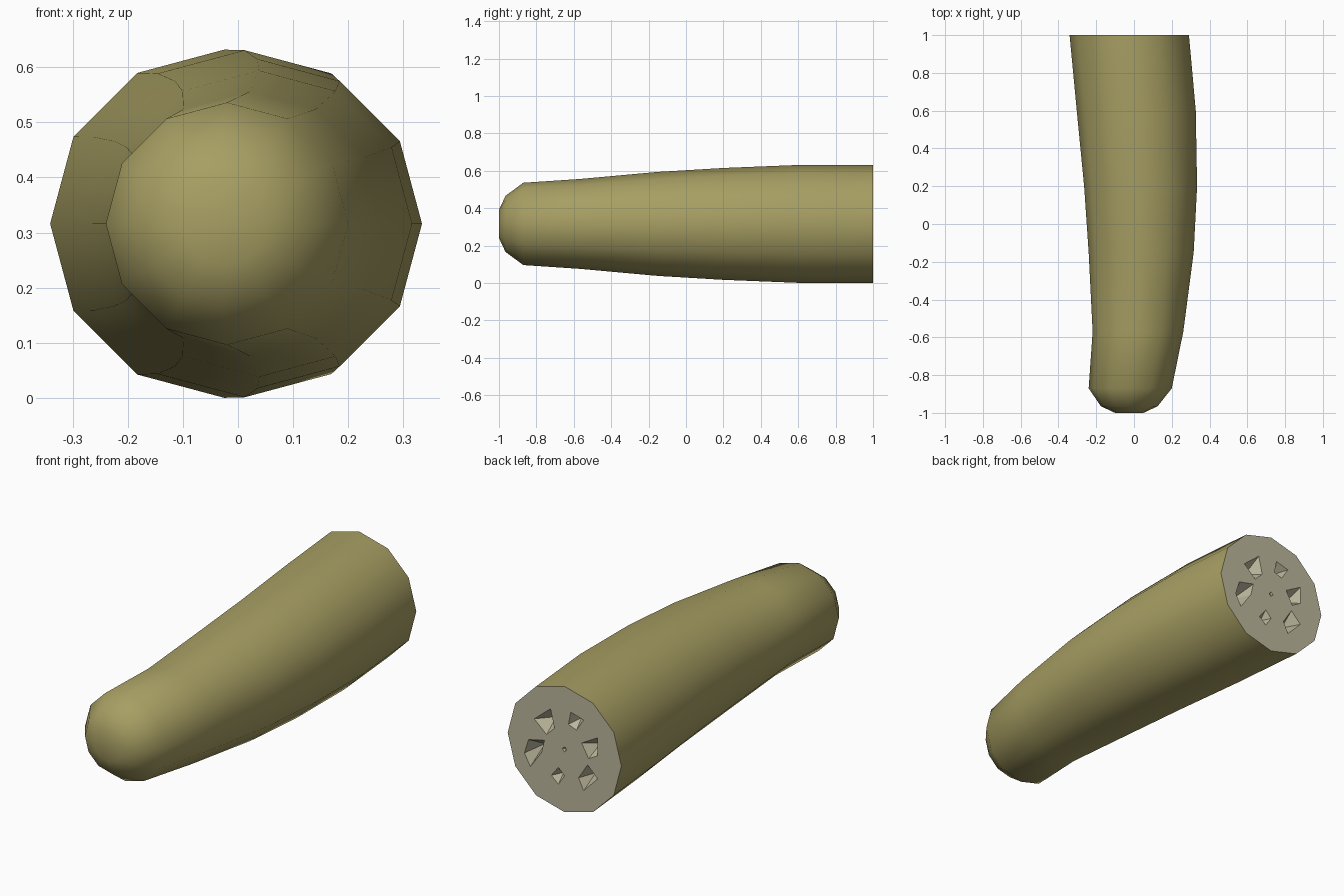
import bpy, bmesh, math

if "Cube" in bpy.data.objects:
    bpy.data.objects.remove(bpy.data.objects["Cube"])

SIDES = 12
MID_Z = 0.316
# Stations along the pod: (y, centre x, radius)
STATIONS = [(-1.0, -0.025, 0.075), (-0.965, -0.025, 0.15), (-0.87, -0.02, 0.22),
            (-0.57, 0.021, 0.24), (-0.15, 0.038, 0.278), (0.2, 0.035, 0.299),
            (0.6, 0.012, 0.315), (1.0, -0.025, 0.316)]
# Seed pits in the cut end: outlines (x, z) around the cut's centre
PITS = [
    [(.168, .108), (.078, .183), (.056, .09), (.10, .047)],
    [(-.034, .195), (-.106, .175), (-.067, .114), (-.022, .131)],
    [(-.095, .057), (-.184, .107), (-.184, .017), (-.134, -.012)],
    [(-.078, -.123), (-.128, -.044), (-.184, -.10), (-.106, -.18)],
    [(.073, -.15), (.034, -.10), (0, -.135), (.034, -.185)],
    [(.20, -.005), (.112, .015), (.128, -.05), (.19, -.138), (.223, -.078)],
    [(.012, 0), (0, .014), (-.012, 0), (0, -.014)],
]


def material(name, rgb):
    m = bpy.data.materials.new(name)
    m.diffuse_color = (*rgb, 1)
    m.use_nodes = True
    m.node_tree.nodes["Principled BSDF"].inputs["Base Color"].default_value = m.diffuse_color
    return m


def loop_edges(bm, verts):
    return [bm.edges.new((a, b)) if not bm.edges.get((a, b)) else bm.edges.get((a, b))
            for a, b in zip(verts, verts[1:] + verts[:1])]


bm = bmesh.new()

# Skin: twelve-sided rings joined along the bent, tapering body
rings = []
for y, cx, r in STATIONS:
    rings.append([bm.verts.new((cx + r * math.cos(math.tau * i / SIDES), y,
                                MID_Z + r * math.sin(math.tau * i / SIDES)))
                  for i in range(SIDES)])
for a, b in zip(rings, rings[1:]):
    for i in range(SIDES):
        j = (i + 1) % SIDES
        bm.faces.new((a[i], a[j], b[j], b[i]))
bm.faces.new(rings[0])
for f in bm.faces:
    f.smooth = True

# Cut end: flat face with faceted pits sunk into it
cut_y, cut_x, _ = STATIONS[-1]
rim = loop_edges(bm, rings[-1])
edges = list(rim)
pit_loops = []
for outline in PITS:
    loop = [bm.verts.new((cut_x + x, cut_y, MID_Z + z)) for x, z in outline]
    pit_loops.append(loop)
    edges += loop_edges(bm, loop)
cut = bmesh.ops.triangle_fill(bm, use_beauty=True, use_dissolve=False,
                              edges=edges, normal=(0, 1, 0))
pale = [g for g in cut["geom"] if isinstance(g, bmesh.types.BMFace)]
for loop in pit_loops:
    n = len(loop)
    centre = sum((v.co for v in loop), loop[0].co * 0) / n
    size = max((v.co - centre).length for v in loop)
    centre.y -= size * 1.0
    tip = bm.verts.new(centre)
    for i in range(n):
        pale.append(bm.faces.new((loop[i], loop[(i + 1) % n], tip)))
for f in pale:
    f.material_index = 1
    f.smooth = False
for e in rim:
    e.smooth = False

bmesh.ops.recalc_face_normals(bm, faces=bm.faces)
mesh = bpy.data.meshes.new("cut_pod")
bm.to_mesh(mesh)
bm.free()
mesh.materials.append(material("olive_skin", (0.39, 0.345, 0.125)))
mesh.materials.append(material("pale_flesh", (0.50, 0.47, 0.33)))
pod = bpy.data.objects.new("cut_pod", mesh)
bpy.context.collection.objects.link(pod)
